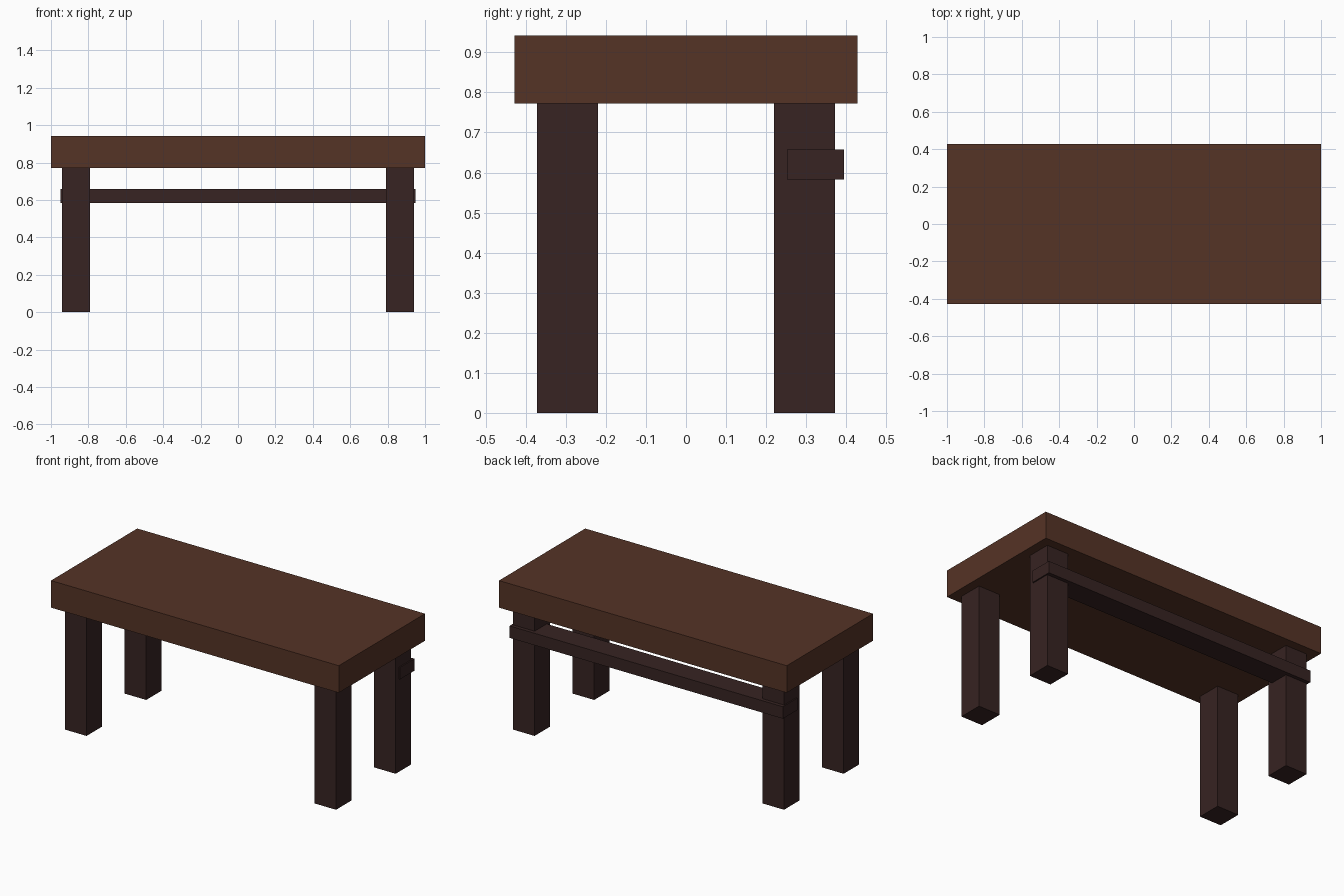
import bpy

if "Cube" in bpy.data.objects:
    bpy.data.objects.remove(bpy.data.objects["Cube"])


def material(name, color):
    mat = bpy.data.materials.new(name)
    mat.diffuse_color = (*color, 1)
    mat.use_nodes = True
    mat.node_tree.nodes["Principled BSDF"].inputs["Base Color"].default_value = mat.diffuse_color
    return mat


def box(name, x, y, z, mat):
    """Box spanning the given (min, max) ranges."""
    spans = (x, y, z)
    bpy.ops.mesh.primitive_cube_add(size=1, location=[(a + b) / 2 for a, b in spans])
    ob = bpy.context.object
    ob.name = name
    ob.scale = [b - a for a, b in spans]
    bpy.ops.object.transform_apply(location=False, rotation=False, scale=True)
    ob.data.materials.append(mat)
    return ob


top_wood = material("top_wood", (0.091, 0.033, 0.019))
dark_wood = material("dark_wood", (0.038, 0.017, 0.016))

# Thick table top
box("table_top", (-1, 1), (-0.428, 0.428), (0.772, 0.942), top_wood)

# Four square legs
for side, sx in (("left", -1), ("right", 1)):
    for end, sy in (("front", -1), ("back", 1)):
        x = sorted((sx * 0.792, sx * 0.942))
        y = sorted((sy * 0.22, sy * 0.372))
        box(f"{end}_{side}_leg", x, y, (0, 0.772), dark_wood)

# Rail passing through the two back legs
box("back_rail", (-0.95, 0.95), (0.252, 0.395), (0.583, 0.658), dark_wood)
